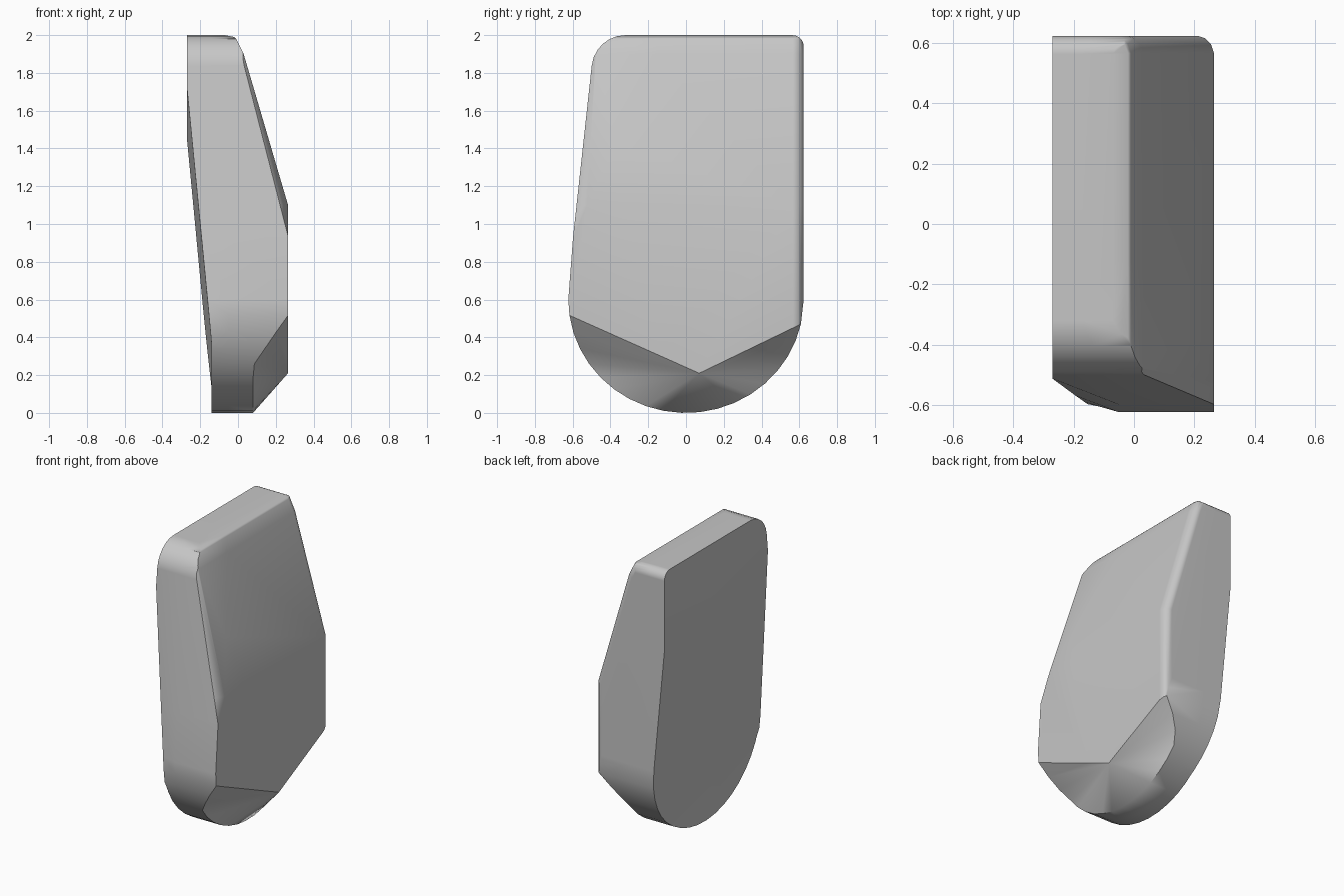
import bpy, bmesh, math
from mathutils import Vector

cube = bpy.data.objects.get("Cube")
if cube:
    bpy.data.objects.remove(cube, do_unlink=True)


# A facet is (x0, a, b), meaning x = x0 + a*y + b*z
def through(x, y, z, a, b):
    return (x - a * y - b * z, a, b)


def at(p, y, z):
    return p[0] + p[1] * y + p[2] * z


# Facets of the +x side: upright, slanted, then the rounded top edge
RIGHT = [(0.265, 0, 0),
         through(0.265, 0, 1.1, 0, -0.294),
         through(0.03, 0, 1.9, 0, -0.5),
         through(0.01, 0, 1.96, 0, -1.0),
         through(-0.02, 0, 1.99, 0, -5.0)]

# Bevel strip along the front edge of the slant
STRIP = through(0.265, -0.6, 0.93, 0.756, -0.34)

# Facets of the -x side: upright, leaning, toe
LEFT = [(-0.27, 0, 0), through(-0.27, -0.515, 1.72, -0.0226, -0.095), (-0.14, 0, 0)]

# Rounded back edge, as extra drop from the +x side
DROP = [(0, 0, 0), (-0.198, 0.35, 0), (-0.585, 1, 0), (-1.815, 3, 0)]


def right_x(y, z):
    return min(at(p, y, z) for p in RIGHT + [STRIP]) - max(at(p, y, z) for p in DROP)


def left_x(y, z):
    upright, lean, toe = (at(p, y, z) for p in LEFT)
    return max(upright, min(lean, toe))


def rim_x(z):
    # Lower rim of the chamfer, rising to the upright side at both ends
    return 0.08 + 0.185 * min(max((z - 0.25) / 0.27, 0), 1)


def arc(cy, cz, ry, rz, start, end, n):
    angles = [math.radians(start + (end - start) * i / n) for i in range(n + 1)]
    return [(cy + ry * math.cos(t), cz + rz * math.sin(t)) for t in angles]


# Side outline: round bottom, upright back, leaning front
bottom = arc(0, 0.6, 0.623, 0.6, 188, 347.5, 18)
outline = bottom + [(0.623, 0.6)]
outline += arc(0.563, 1.94, 0.06, 0.06, 0, 90, 5)
outline += arc(-0.32, 1.82, 0.18, 0.18, 90, 174, 6)
outline += [(-0.598, 0.93), (-0.623, 0.6)]

# Three rings around the body
bm = bmesh.new()
left, middle, right = ([bm.verts.new((x, y, z)) for y, z in outline] for x in (-1, 0, 1))
for a, b in ((left, middle), (middle, right)):
    for i in range(len(a)):
        j = (i + 1) % len(a)
        bm.faces.new((a[i], b[i], b[j], a[j]))

# Sides, with a fan of chamfer faces under the +x side
apex = bm.verts.new((1, 0.07, 0.21))
last = len(bottom) - 1
bm.faces.new(left)
bm.faces.new(right[last:] + [right[0], apex])
fan = {bm.faces.new((apex, right[i], right[i + 1])) for i in range(last)}
rim = set(right[1:last])
for end in (right[0], right[last]):
    bm.edges.get((apex, end)).smooth = False


# Score a fold wherever two neighbouring facets meet
def score(facets, side):
    for p, q in zip(facets, facets[1:]):
        k, ny, nz = (u - v for u, v in zip(p, q))
        normal = Vector((0, ny, nz))
        point = normal * (-k / normal.length_squared)
        faces = [f for f in bm.faces
                 if f not in fan and all(v.co.x == side for v in f.verts)]
        geom = faces + list({e for f in faces for e in f.edges})
        geom += list({v for f in faces for v in f.verts})
        bmesh.ops.bisect_plane(bm, geom=geom, dist=1e-5, plane_co=point,
                               plane_no=normal.normalized())


score(RIGHT, 1)
for facet in RIGHT[:3]:
    score([facet, STRIP], 1)
score(DROP, 1)
score(LEFT, -1)

# Push the rings and sides onto their facets
for v in bm.verts:
    x, y, z = v.co
    if v in rim:
        v.co.x = rim_x(z)
    elif x > 0.5:
        v.co.x = right_x(y, z)
    elif x > -0.5:
        v.co.x = min(-0.05, (left_x(y, z) + right_x(y, z)) / 2)
    else:
        v.co.x = left_x(y, z)
        # Straight front edge on this side
        v.co.y = max(y, -0.515 - 0.068 * (1.72 - z))
bmesh.ops.recalc_face_normals(bm, faces=bm.faces[:])

mesh = bpy.data.meshes.new("faceted_block")
bm.to_mesh(mesh)
bm.free()
block = bpy.data.objects.new("faceted_block", mesh)
bpy.context.collection.objects.link(block)

grey = bpy.data.materials.new("plain_grey")
grey.use_nodes = True
colour = (0.57, 0.57, 0.57, 1)
grey.diffuse_color = colour
grey.node_tree.nodes["Principled BSDF"].inputs["Base Color"].default_value = colour
mesh.materials.append(grey)

# Smooth the rounded edges, keep broad faces flat
bpy.ops.object.select_all(action="DESELECT")
block.select_set(True)
bpy.context.view_layer.objects.active = block
bpy.ops.object.shade_smooth_by_angle(angle=math.radians(50), keep_sharp_edges=True)
block.modifiers.new("flat_faces", "WEIGHTED_NORMAL").keep_sharp = True
